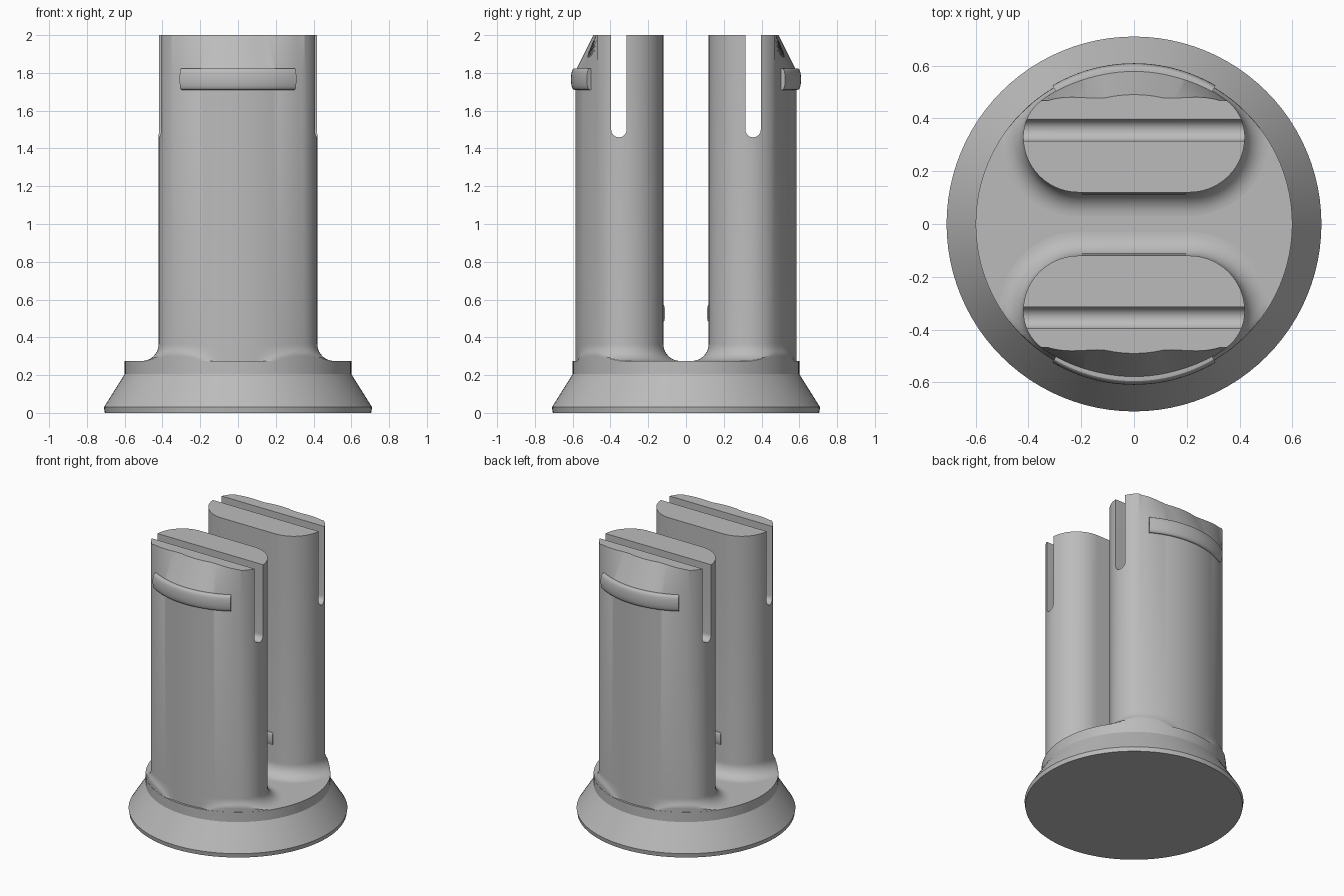
import bpy
import bmesh
from math import sin, cos, pi, radians, sqrt, atan2

cube = bpy.data.objects.get("Cube")
if cube:
    bpy.data.objects.remove(cube)

grey = bpy.data.materials.new("light_grey")
grey.use_nodes = True
colour = (0.5, 0.5, 0.5, 1)
grey.diffuse_color = colour
grey.node_tree.nodes["Principled BSDF"].inputs["Base Color"].default_value = colour


def loft(name, rings):
    """Skin a list of equal closed rings and cap both ends."""
    bm = bmesh.new()
    rows = [[bm.verts.new(p) for p in ring] for ring in rings]
    n = len(rows[0])
    for a, b in zip(rows, rows[1:]):
        for i in range(n):
            j = (i + 1) % n
            bm.faces.new((a[i], a[j], b[j], b[i]))
    bm.faces.new(rows[0])
    bm.faces.new(rows[-1])
    bmesh.ops.recalc_face_normals(bm, faces=bm.faces)
    mesh = bpy.data.meshes.new(name)
    bm.to_mesh(mesh)
    bm.free()
    mesh.materials.append(grey)
    obj = bpy.data.objects.new(name, mesh)
    bpy.context.collection.objects.link(obj)
    return obj


def smooth(obj):
    bpy.ops.object.select_all(action='DESELECT')
    obj.select_set(True)
    bpy.context.view_layer.objects.active = obj
    bpy.ops.object.shade_smooth_by_angle(angle=radians(24))


def arc(cx, cy, r, start, end, steps):
    angles = [start + (end - start) * i / steps for i in range(steps + 1)]
    return [(cx + r * cos(a), cy + r * sin(a)) for a in angles]


DECK, RIM, FILLET = 0.275, 0.6, 0.09
JOIN = atan2(0.33, 0.2475)   # where the end rounding meets the outer arc


def half_section(inset):
    """Right half of the prong outline, from the inner flat to the outer middle."""
    return (arc(0.21, 0.33, 0.21 - inset, -pi / 2, 0, 14)
            + arc(0.2475, 0.33, 0.1725 - inset, 0, JOIN, 8)[1:]
            + arc(0, 0, 0.585 - inset, JOIN, pi / 2, 20)[1:])


def ring(inset, z, side, flare=0):
    half = []
    for i, ((x, y), (fx, fy)) in enumerate(zip(half_section(inset), half_section(-flare))):
        # the root fillet fades out towards the middle of the outer wall
        t = min(max((x - 0.1) / 0.24, 0), 1) if i > 22 else 1
        t = t * t * (3 - 2 * t)
        x, y = x + (fx - x) * t, y + (fy - y) * t
        k = min(1, (RIM - 0.001) / sqrt(x * x + y * y))
        half.append((x * k, y * k))
    full = half + [(-x, y) for x, y in reversed(half[:-1])]
    return [(x, y * side, z) for x, y in full]


# Flared round base
profile = [(0.705, 0), (0.71, 0.03), (RIM, 0.205), (RIM, DECK)]
smooth(loft("base", [[(x, y, z) for x, y in arc(0, 0, r, 0, 2 * pi, 96)[:-1]]
                     for r, z in profile]))

for side, label in ((-1, "front"), (1, "back")):
    # Prong: filleted root, straight shaft, tapered tip
    rings = [ring(0, DECK - 0.02, side, FILLET)]
    for i in range(11):
        a = pi / 2 * i / 10
        rings.append(ring(0, DECK + FILLET * (1 - cos(a)), side, FILLET * (1 - sin(a))))
    rings += [ring(0, 1.81, side), ring(0.095, 2, side)]
    prong = loft(label + "_prong", rings)

    # Round-bottomed slot through the tip
    outline = arc(0.355, 1.5, 0.041, pi, 2 * pi, 16) + [(0.396, 2.1), (0.314, 2.1)]
    cutter = loft("slot_cutter", [[(x, y * side, z) for y, z in outline] for x in (-0.6, 0.6)])
    cutter.hide_render = True
    cut = prong.modifiers.new("slot", 'BOOLEAN')
    cut.operation = 'DIFFERENCE'
    cut.solver = 'EXACT'
    cut.object = cutter
    bpy.context.view_layer.objects.active = prong
    bpy.ops.object.modifier_apply(modifier=cut.name)
    bpy.data.objects.remove(cutter)
    smooth(prong)

    # Curved retaining ridge on the outer wall
    bead = [(0.565, 1.71)] + [(0.585 + 0.024 * cos(a) ** 0.6, 1.767 + 0.057 * sin(a))
                              for a in [radians(-88 + 11 * i) for i in range(17)]] + [(0.565, 1.824)]
    sweep = [radians(-30.5 + 61 * i / 32) for i in range(33)]
    smooth(loft(label + "_ridge", [[(r * sin(a), side * r * cos(a), z) for r, z in bead]
                                   for a in sweep]))

    # Small rounded stop on the inner wall
    stop = [(0.13, 0.48)] + [(0.12 - 0.01 * cos(a), 0.527 + 0.045 * sin(a))
                             for a in [radians(-90 + 15 * i) for i in range(13)]] + [(0.13, 0.574)]
    smooth(loft(label + "_stop", [[(x, side * y, z) for y, z in stop] for x in (-0.195, 0.195)]))
